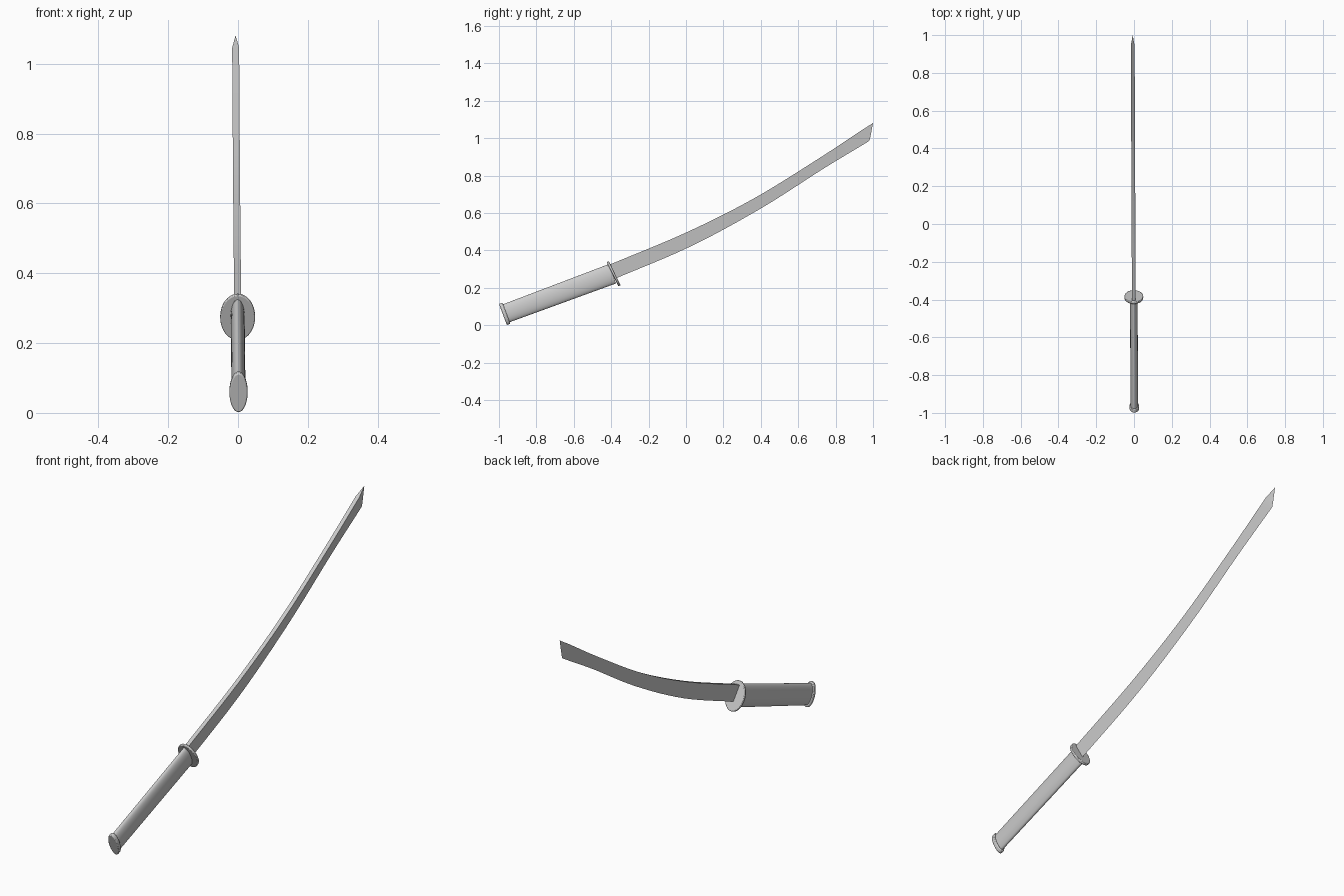
import bpy, bmesh
from math import radians, sin, cos, tan
from mathutils import Vector

if "Cube" in bpy.data.objects:
    bpy.data.objects.remove(bpy.data.objects["Cube"])

LEAN = 0.0043            # slight sideways lean of the whole sword
TILT = radians(20.4)     # handle angle above horizontal


def side_x(y):
    return -0.001 - LEAN * (y + 0.39)


def oval(name, y, z, half_w, half_h, depth, tilt, bevel=0.0):
    """Elliptical cylinder whose axis rises along +y; (y, z) is its centre."""
    bpy.ops.mesh.primitive_cylinder_add(vertices=48, radius=1, depth=1,
                                        location=(side_x(y), y, z),
                                        rotation=(tilt - radians(90), 0, LEAN))
    ob = bpy.context.object
    ob.name = name
    ob.scale = (half_w, half_h, depth)
    bpy.ops.object.transform_apply(location=False, rotation=False, scale=True)
    if bevel:
        mod = ob.modifiers.new("soft_rim", 'BEVEL')
        mod.width, mod.segments, mod.limit_method = bevel, 2, 'ANGLE'
        mod.angle_limit = radians(40)
    bpy.ops.object.shade_smooth_by_angle(angle=radians(40))
    return ob


def along(d):
    """Point at distance d up the handle from the back of the pommel."""
    return -0.979 + d * cos(TILT), 0.057 + d * sin(TILT)


# Pommel, handle and guard
oval("pommel", *along(0.010), 0.026, 0.060, 0.020, TILT, 0.004)
handle = oval("handle", *along(0.32), 0.020, 0.053, 0.61, TILT)
for v in handle.data.vertices:           # slightly deeper toward the guard
    v.co.y *= 1.04 if v.co.z > 0 else 0.96
oval("guard", -0.387, 0.275, 0.050, 0.072, 0.013, radians(26), 0.003)


def spline(pts, steps=6):
    """Smooth curve through the given (y, z) points."""
    p = [Vector(q) for q in pts]
    p = [2 * p[0] - p[1]] + p + [2 * p[-1] - p[-2]]
    out = []
    for a, b, c, d in zip(p, p[1:], p[2:], p[3:]):
        for i in range(steps):
            t = i / steps
            out.append(0.5 * (2 * b + (c - a) * t + (2 * a - 5 * b + 4 * c - d) * t**2
                              + (3 * b - a - 3 * c + d) * t**3))
    return out + [p[-2]]


# Blade: wedge section with a flat spine above and a sharp edge below
spine = spline([(-0.42, 0.319), (0.0, 0.495), (0.36, 0.676), (0.70, 0.885), (0.945, 1.046)])
edge = spline([(-0.40, 0.240), (0.02, 0.419), (0.40, 0.624), (0.735, 0.837), (0.965, 0.976)])
bm = bmesh.new()
rings = []
for s, e in zip(spine, edge):
    rings.append([bm.verts.new((side_x(s.x) - 0.010, s.x, s.y)),
                  bm.verts.new((side_x(s.x) + 0.010, s.x, s.y)),
                  bm.verts.new((side_x(e.x), e.x, e.y))])
for r, q in zip(rings, rings[1:]):
    for i in range(3):
        j = (i + 1) % 3
        bm.faces.new((r[i], r[j], q[j], q[i]))
bm.faces.new(rings[0])

# Slanted tip ending in a point
left, right, low = rings[-1]
heel, mid, tip = [bm.verts.new((side_x(y), y, z))
                  for y, z in ((0.981, 0.987), (0.986, 1.008), (1.0, 1.081))]
bm.faces.new((left, right, tip))
for shoulder in (left, right):
    bm.faces.new((shoulder, tip, mid))
    bm.faces.new((shoulder, mid, heel))
    bm.faces.new((shoulder, heel, low))
bmesh.ops.recalc_face_normals(bm, faces=bm.faces)
mesh = bpy.data.meshes.new("blade")
bm.to_mesh(mesh)
bm.free()
blade = bpy.data.objects.new("blade", mesh)
bpy.context.collection.objects.link(blade)
bpy.ops.object.select_all(action='DESELECT')
blade.select_set(True)
bpy.context.view_layer.objects.active = blade
bpy.ops.object.shade_smooth_by_angle(angle=radians(25))
